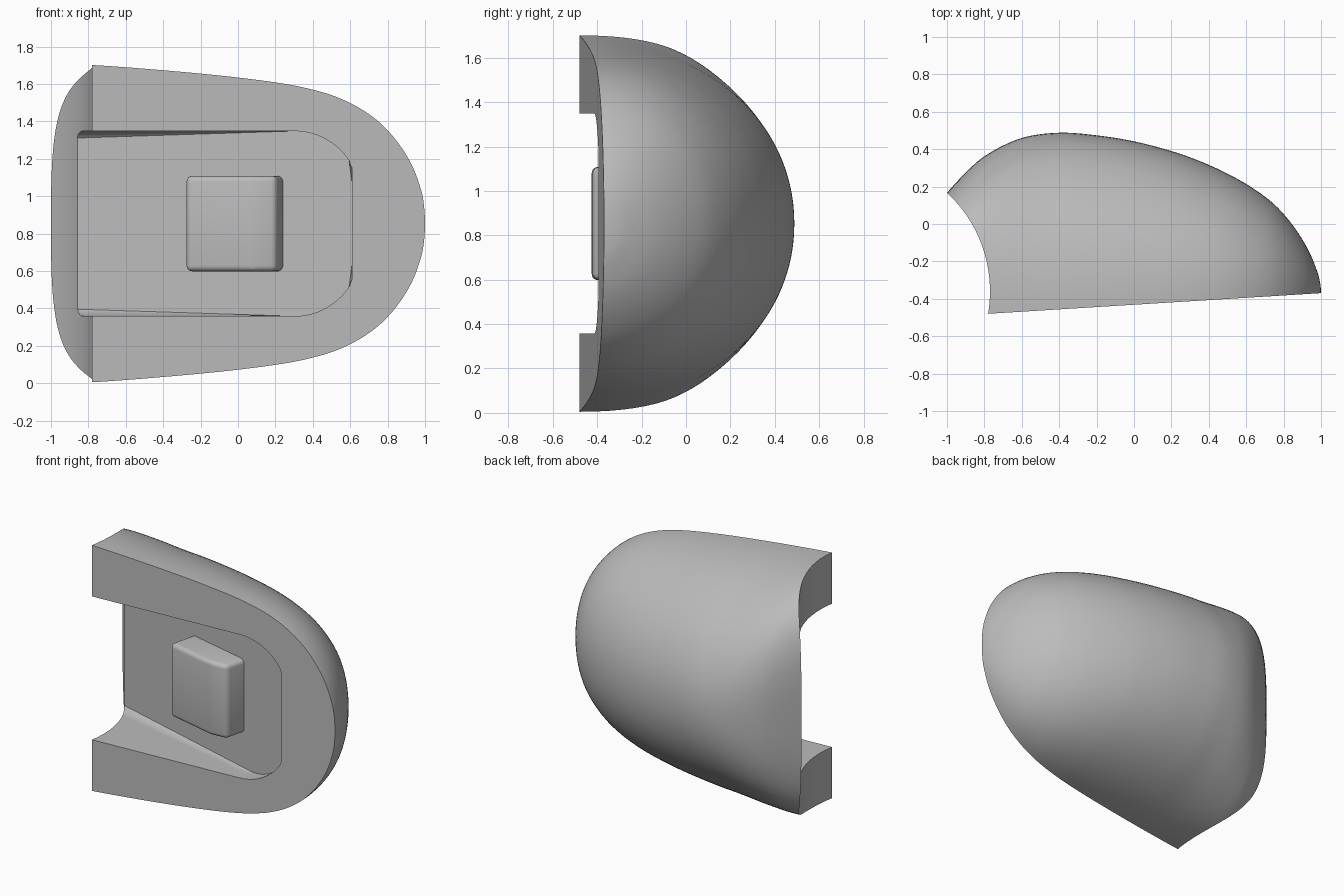
import bpy, bmesh, math
from mathutils import Vector, Matrix

if "Cube" in bpy.data.objects:
    bpy.data.objects.remove(bpy.data.objects["Cube"])

MID = 0.853            # height of the symmetry plane
FLOOR_SLOPE = -0.24    # recess floor rises towards the round end
FRONT_SLOPE = 0.062

grey = bpy.data.materials.new("plain_grey")
grey.use_nodes = True
grey.diffuse_color = (0.5, 0.5, 0.5, 1)
grey.node_tree.nodes["Principled BSDF"].inputs["Base Color"].default_value = (0.5, 0.5, 0.5, 1)


def make_object(name, bm):
    bmesh.ops.recalc_face_normals(bm, faces=bm.faces)
    mesh = bpy.data.meshes.new(name)
    bm.to_mesh(mesh)
    bm.free()
    mesh.materials.append(grey)
    obj = bpy.data.objects.new(name, mesh)
    bpy.context.collection.objects.link(obj)
    return obj


def spline(points, steps):
    """Smooth curve through the given points."""
    pts = [Vector(p) for p in points]
    pts = [2 * pts[0] - pts[1]] + pts + [2 * pts[-1] - pts[-2]]
    out = []
    for a, b, c, d in zip(pts, pts[1:], pts[2:], pts[3:]):
        for i in range(steps):
            t = i / steps
            out.append(0.5 * (2 * b + (c - a) * t + (2 * a - 5 * b + 4 * c - d) * t * t
                              + (3 * b - a - 3 * c + d) * t ** 3))
    return out + [pts[-2]]


def front_plane(x):
    return -0.48 + FRONT_SLOPE * (x + 0.78)


def floor_y(x):
    return -0.28 + FLOOR_SLOPE * (x - 0.25)


def power(v, n):
    return math.copysign(abs(v) ** (2 / n), v)


# Domed shell: (x, back y, half height) stations lofted with rounded sections
stations = [(-1.06, 0.10, 0.853), (-0.9, 0.275, 0.852), (-0.78, 0.375, 0.848),
            (-0.6, 0.46, 0.836), (-0.4, 0.488, 0.82), (-0.2, 0.474, 0.802),
            (0, 0.442, 0.781), (0.2, 0.39, 0.755), (0.35, 0.337, 0.728),
            (0.5, 0.269, 0.687), (0.63, 0.195, 0.629), (0.75, 0.105, 0.547),
            (0.85, -0.008, 0.44), (0.93, -0.135, 0.312), (0.98, -0.255, 0.175),
            (0.996, -0.32, 0.08), (1, -0.368, 0)]
SEG = 56
bm = bmesh.new()
rings = []
for x, back, half in spline(stations, 5):
    n = 2.05 + min(1.1, (max(0, -0.4 - x) / 0.6) ** 2)   # squarer near the hollow end
    base = front_plane(x)
    ring = []
    for k in range(SEG + 1):
        a = math.pi * k / SEG
        ring.append(bm.verts.new((x, base + max(0, back - base) * power(max(0, math.sin(a)), n),
                                  MID + max(0, half) * power(math.cos(a), n))))
    rings.append(ring)
for r, s in zip(rings, rings[1:]):
    for k in range(SEG + 1):
        j = (k + 1) % (SEG + 1)
        bm.faces.new((r[k], r[j], s[j], s[k]))
bm.faces.new(rings[0])
bmesh.ops.remove_doubles(bm, verts=bm.verts, dist=0.0005)
bmesh.ops.dissolve_degenerate(bm, edges=bm.edges, dist=0.0005)
shell = make_object("domed_shell", bm)

# Cutter for the hollow end
bm = bmesh.new()
bmesh.ops.create_cone(bm, cap_ends=True, segments=160, radius1=0.72, radius2=0.72, depth=3,
                      matrix=Matrix.Translation((-1.49, -0.36, MID)))
end_cutter = make_object("end_cutter", bm)

# Cutter for the front recess: sloping floor, filleted everywhere but the shallow end
arc = []
for k in range(13):
    a = math.radians(61.7) * k / 12
    arc.append((0.3 + 0.352 * math.sin(a), 0.495 - 0.352 * (1 - math.cos(a))))
plan = [(-1.3, 0.495)] + arc
plan += [(x, -z) for x, z in reversed(plan)]
bm = bmesh.new()
outer = [bm.verts.new((x, -0.8, MID + z)) for x, z in plan]
inner = [bm.verts.new((x, floor_y(x), MID + z)) for x, z in plan]
bm.faces.new(outer)
floor = bm.faces.new(inner)
for i in range(len(plan)):
    j = (i + 1) % len(plan)
    bm.faces.new((outer[i], outer[j], inner[j], inner[i]))
fillet = [e for e in floor.edges if min(v.co.x for v in e.verts) < 0.6]
bmesh.ops.bevel(bm, geom=fillet, offset=0.05, segments=5, profile=0.5,
                affect='EDGES', clamp_overlap=True)
recess_cutter = make_object("recess_cutter", bm)

for cutter in (end_cutter, recess_cutter):
    mod = shell.modifiers.new(cutter.name, 'BOOLEAN')
    mod.operation = 'DIFFERENCE'
    mod.solver = 'EXACT'
    mod.object = cutter
    bpy.context.view_layer.objects.active = shell
    bpy.ops.object.modifier_apply(modifier=mod.name)
for cutter in (end_cutter, recess_cutter):
    bpy.data.objects.remove(cutter)

# Raised pad standing square on the floor, trimmed level with the front plane
turn = Matrix.Rotation(math.atan(FLOOR_SLOPE), 4, 'Z')
bm = bmesh.new()
bmesh.ops.create_cube(bm, size=1)
bmesh.ops.scale(bm, vec=(0.4925, 0.25, 0.51), verts=bm.verts)
bmesh.ops.translate(bm, vec=(0, 0.125, 0), verts=bm.verts)
bmesh.ops.transform(bm, matrix=Matrix.Translation((-0.042, -0.398, MID)) @ turn, verts=bm.verts)
cut = bmesh.ops.bisect_plane(bm, geom=bm.verts[:] + bm.edges[:] + bm.faces[:],
                             plane_co=(0, front_plane(0), 0), plane_no=(FRONT_SLOPE, -1, 0),
                             clear_outer=True)
bmesh.ops.holes_fill(bm, edges=[e for e in bm.edges if e.is_boundary], sides=0)
back_face = max(bm.faces, key=lambda f: f.calc_center_median().y)
rim = [e for e in bm.edges if e not in back_face.edges[:]]
bmesh.ops.bevel(bm, geom=rim, offset=0.03, segments=4, profile=0.5, affect='EDGES')
pad = make_object("raised_pad", bm)

for obj in (shell, pad):
    bpy.ops.object.select_all(action='DESELECT')
    obj.select_set(True)
    bpy.context.view_layer.objects.active = obj
    bpy.ops.object.shade_smooth_by_angle(angle=math.radians(32))
